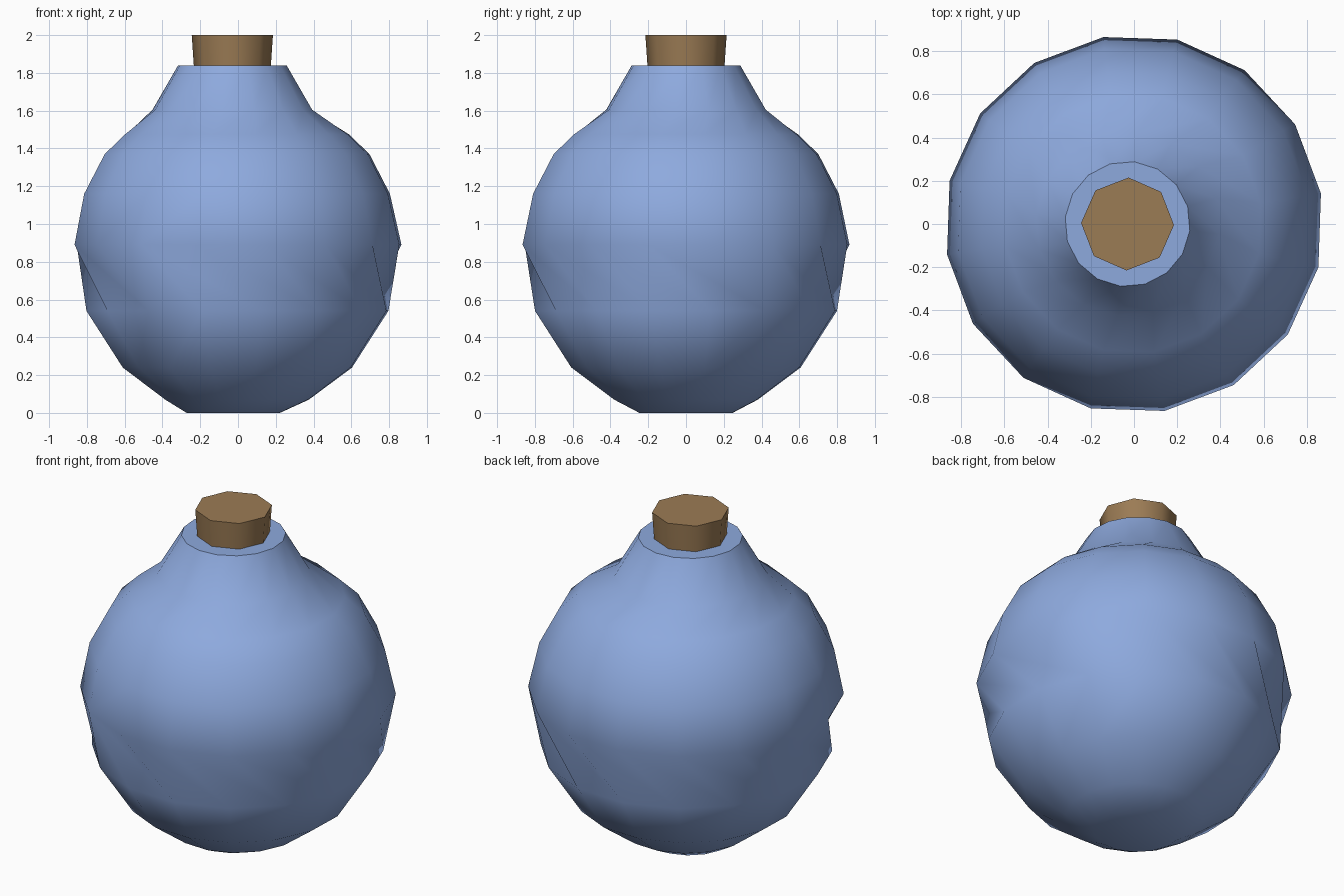
import bpy, bmesh, math

if "Cube" in bpy.data.objects:
    bpy.data.objects.remove(bpy.data.objects["Cube"])


def lathe(name, sides, rings, color, twisted=None, shallow=()):
    """Stack rings (z, radius, centre x, angle); bridge them and cap both ends."""
    bm = bmesh.new()
    loops = []
    for z, r, cx, ang in rings:
        loops.append([bm.verts.new((cx + r * math.cos(math.radians(ang + 360 * k / sides)),
                                    r * math.sin(math.radians(ang + 360 * k / sides)), z))
                      for k in range(sides)])
    for n, (lo, up) in enumerate(zip(loops, loops[1:])):
        for k in range(sides):
            u0, u1 = up[k], up[(k + 1) % sides]
            if n != twisted:
                bm.faces.new((lo[k], lo[(k + 1) % sides], u1, u0))
                continue
            # this band is bridged one step round, giving slanted creases
            l1, l2 = lo[(k + 1) % sides], lo[(k + 2) % sides]
            if k in shallow:
                bm.faces.new((u0, l1, u1))
                bm.faces.new((u1, l1, l2))
            else:
                bm.faces.new((u0, l2, u1))
                bm.faces.new((u0, l1, l2))
    bm.faces.new(loops[0][::-1])
    bm.faces.new(loops[-1])
    bmesh.ops.recalc_face_normals(bm, faces=bm.faces)
    me = bpy.data.meshes.new(name)
    bm.to_mesh(me)
    bm.free()
    ob = bpy.data.objects.new(name, me)
    bpy.context.collection.objects.link(ob)
    mat = bpy.data.materials.new(name + "_material")
    mat.diffuse_color = (*color, 1)
    mat.use_nodes = True
    mat.node_tree.nodes["Principled BSDF"].inputs["Base Color"].default_value = mat.diffuse_color
    me.materials.append(mat)
    bpy.ops.object.select_all(action='DESELECT')
    ob.select_set(True)
    bpy.context.view_layer.objects.active = ob
    bpy.ops.object.shade_smooth_by_angle(angle=math.radians(50))
    return ob


# Round flask with a flared neck
A = 9.3
lathe("flask", 16, [
    (0.00, 0.25, -0.025, A),
    (0.07, 0.385, -0.005, A),
    (0.24, 0.615, -0.003, A),
    (0.54, 0.81, -0.003, A),
    (0.89, 0.877, 0.0, A),
    (1.16, 0.82, -0.005, A),
    (1.37, 0.71, -0.005, A),
    (1.475, 0.60, -0.005, A),
    (1.605, 0.425, -0.03, 16.3),
    (1.838, 0.29, -0.03, 16.3),
], (0.27, 0.40, 0.73), twisted=3, shallow=(0, 9))

# Stopper
lathe("cork", 8, [
    (1.78, 0.20, -0.03, -1.3),
    (2.00, 0.215, -0.03, -1.3),
], (0.33, 0.20, 0.09))
